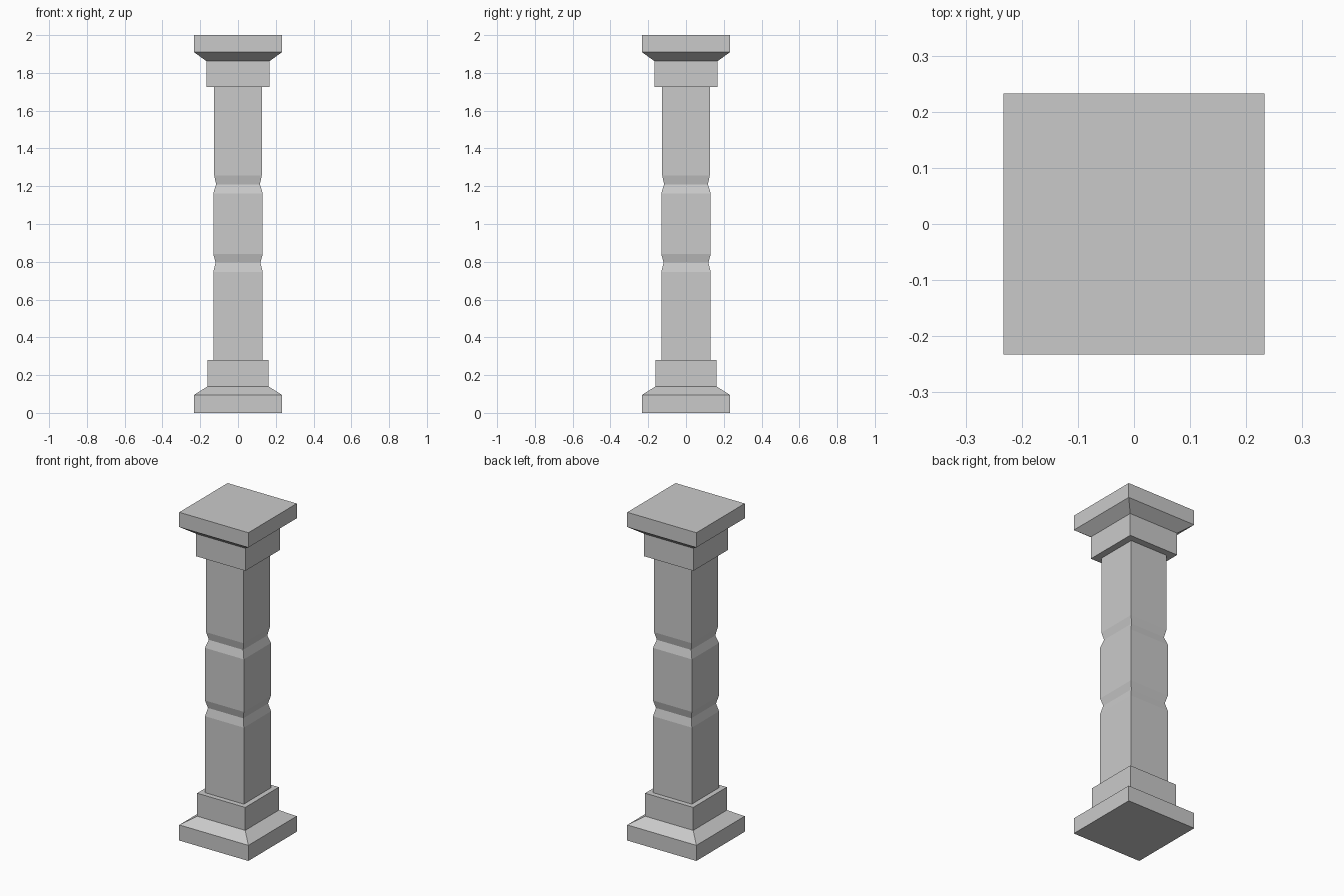
import bpy
import bmesh

cube = bpy.data.objects.get("Cube")
if cube:
    bpy.data.objects.remove(cube, do_unlink=True)

# Stone colour
stone = bpy.data.materials.new("grey stone")
stone.use_nodes = True
grey = (0.59, 0.59, 0.59, 1)
stone.diffuse_color = grey
stone.node_tree.nodes["Principled BSDF"].inputs["Base Color"].default_value = grey


def square_loft(name, profile, capped=True):
    """Stack square rings given as (half width, height) and skin them."""
    bm = bmesh.new()
    corners = ((-1, -1), (1, -1), (1, 1), (-1, 1))
    rings = [[bm.verts.new((x * half, y * half, z)) for x, y in corners]
             for half, z in profile]
    for low, high in zip(rings, rings[1:]):
        for i in range(4):
            j = (i + 1) % 4
            bm.faces.new((low[i], low[j], high[j], high[i]))
    if capped:
        bm.faces.new(rings[0][::-1])
        bm.faces.new(rings[-1])
    mesh = bpy.data.meshes.new(name)
    bm.to_mesh(mesh)
    bm.free()
    mesh.materials.append(stone)
    obj = bpy.data.objects.new(name, mesh)
    bpy.context.collection.objects.link(obj)
    return obj


# Plinth with sloped shoulder and upper block
square_loft("base", [(0.233, 0), (0.233, 0.095), (0.162, 0.14), (0.162, 0.28)])

# Square shaft with two V-shaped grooves, its ends hidden in base and capital
square_loft("shaft", [(0.131, 0.27), (0.131, 0.746), (0.119, 0.795), (0.131, 0.842),
                      (0.131, 1.162), (0.116, 1.21), (0.126, 1.257), (0.126, 1.735)],
            capped=False)

# Capital block flaring out to the top slab
square_loft("capital", [(0.167, 1.725), (0.167, 1.862), (0.233, 1.91), (0.233, 2)])
